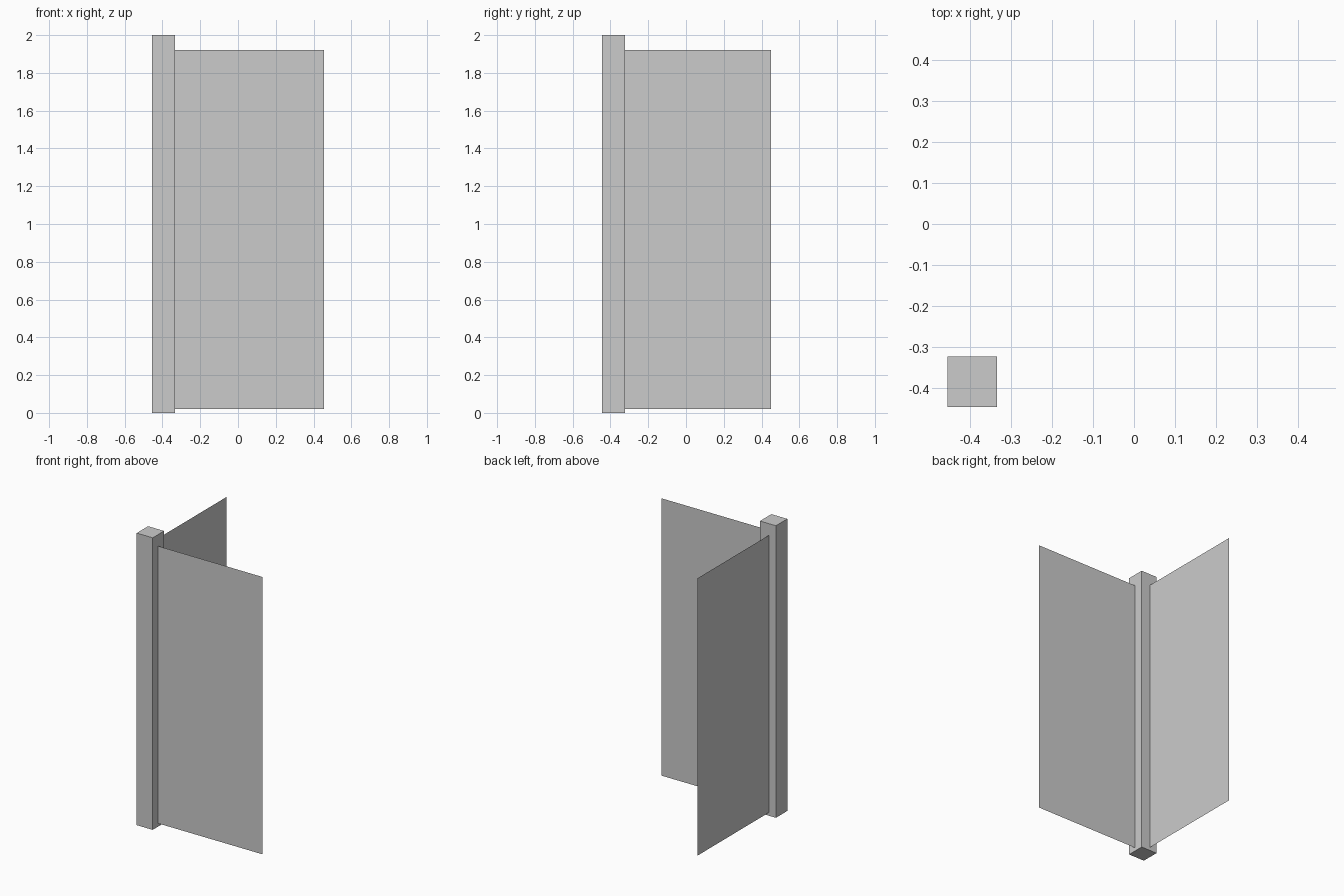
import bpy
import bmesh

if "Cube" in bpy.data.objects:
    bpy.data.objects.remove(bpy.data.objects["Cube"])


def make_object(name, bm):
    mesh = bpy.data.meshes.new(name)
    bm.to_mesh(mesh)
    bm.free()
    obj = bpy.data.objects.new(name, mesh)
    bpy.context.collection.objects.link(obj)
    return obj


def box(name, lo, hi):
    bm = bmesh.new()
    bmesh.ops.create_cube(bm, size=1)
    for v in bm.verts:
        v.co = [l + (c + 0.5) * (h - l) for l, c, h in zip(lo, v.co, hi)]
    return make_object(name, bm)


def panel(name, start, end, z0=0.021, z1=1.92):
    # Paper-thin upright sheet between two plan points
    bm = bmesh.new()
    corners = [(*start, z0), (*end, z0), (*end, z1), (*start, z1)]
    bm.faces.new([bm.verts.new(c) for c in corners])
    return make_object(name, bm)


# Square corner post
box("corner_post", (-0.455, -0.446, 0), (-0.334, -0.323, 2))

# Two wall sheets leaving the post at a right angle
panel("front_panel", (-0.334, -0.386), (0.455, -0.386))
panel("side_panel", (-0.401, 0.449), (-0.401, -0.323))
